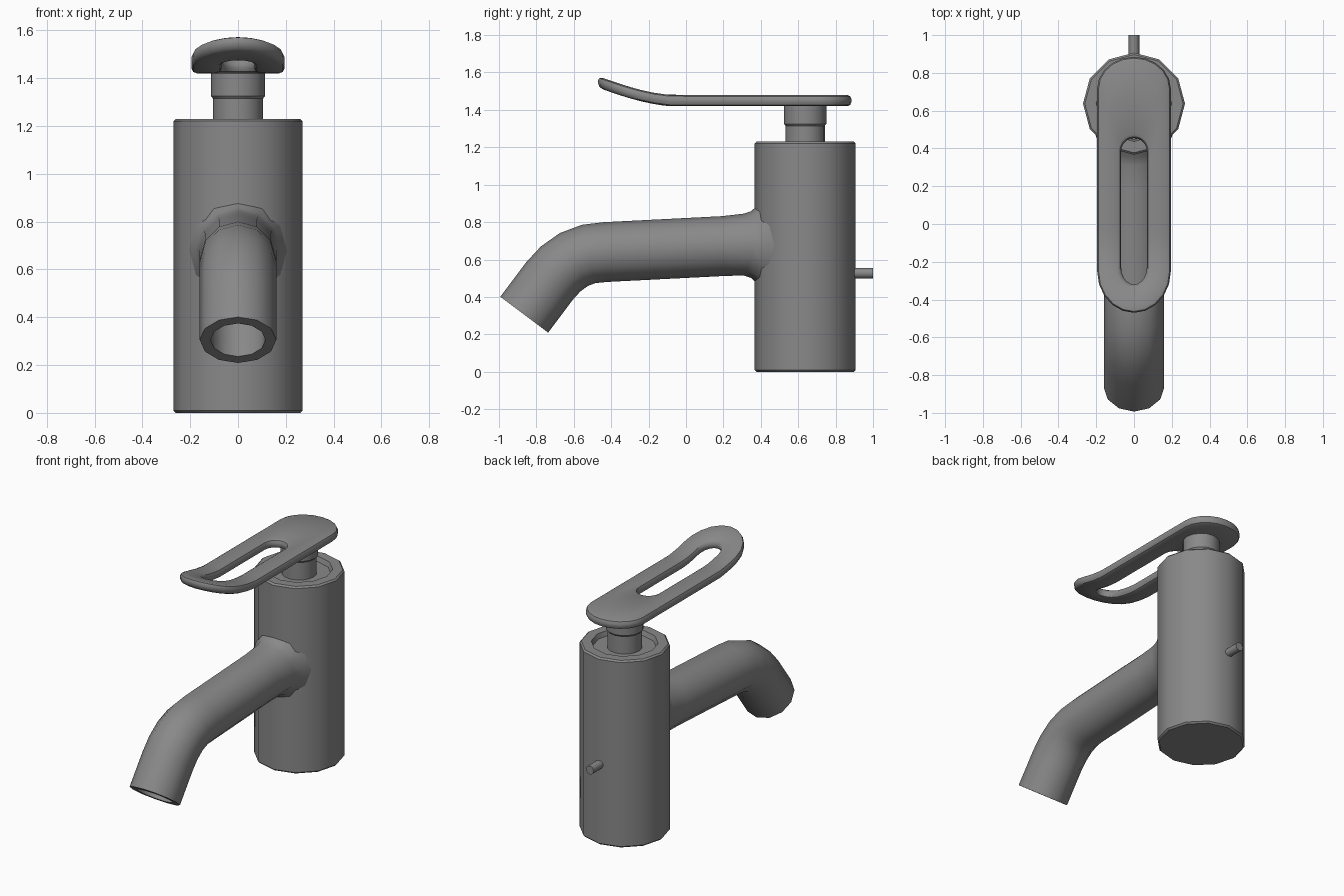
import bpy, bmesh
from math import sin, cos, pi, sqrt, radians
from mathutils import Vector

if "Cube" in bpy.data.objects:
    bpy.data.objects.remove(bpy.data.objects["Cube"])

grey = bpy.data.materials.new("satin grey")
grey.use_nodes = True
grey.diffuse_color = (0.25, 0.25, 0.25, 1)
grey.node_tree.nodes["Principled BSDF"].inputs["Base Color"].default_value = grey.diffuse_color

BODY_Y = 0.637
BODY_R = 0.27


def skin(name, rings, cap_start=False, cap_end=False, closed=False):
    """Join equal-sized rings of points into one surface."""
    bm = bmesh.new()
    loops = [[bm.verts.new(p) for p in ring] for ring in rings]
    n = len(loops[0])
    pairs = list(zip(loops, loops[1:]))
    if closed:
        pairs.append((loops[-1], loops[0]))
    for a, b in pairs:
        for i in range(n):
            j = (i + 1) % n
            bm.faces.new((a[i], a[j], b[j], b[i]))
    if cap_start:
        bm.faces.new(loops[0])
    if cap_end:
        bm.faces.new(loops[-1])
    bmesh.ops.recalc_face_normals(bm, faces=bm.faces)
    mesh = bpy.data.meshes.new(name)
    bm.to_mesh(mesh)
    bm.free()
    obj = bpy.data.objects.new(name, mesh)
    bpy.context.collection.objects.link(obj)
    mesh.materials.append(grey)
    bpy.ops.object.select_all(action='DESELECT')
    obj.select_set(True)
    bpy.context.view_layer.objects.active = obj
    bpy.ops.object.shade_smooth_by_angle(angle=radians(38))
    return obj


def lathe(name, profile, sides):
    """Turn a (radius, height) profile about the body axis."""
    rings = [[(r * cos(2 * pi * i / sides), BODY_Y + r * sin(2 * pi * i / sides), z)
              for i in range(sides)] for r, z in profile]
    return skin(name, rings, True, True)


# Body with a shallow dished top
lathe("body", [(0.26, 0), (BODY_R, 0.01), (BODY_R, 1.22), (0.26, 1.23),
               (0.2, 1.23), (0.19, 1.2)], 12)

# Stepped neck under the lever
lathe("neck", [(0.105, 1.18), (0.105, 1.315), (0.113, 1.325), (0.113, 1.43)], 16)

# Spout: flared root wrapped on the body, then a bent hollow tube
SIDES = 12
angles = [2 * pi * i / SIDES for i in range(SIDES)]
rings = []
for r, gap in [(0.215, -0.03), (0.2, -0.005), (0.178, 0.02), (0.165, 0.06)]:
    rings.append([(r * cos(a),
                   BODY_Y - sqrt(BODY_R ** 2 - (r * cos(a)) ** 2) - gap,
                   0.68 + r * sin(a)) for a in angles])

path = [(0.2, 0.672), (-0.43, 0.64), (-0.52, 0.63), (-0.6, 0.6),
        (-0.67, 0.55), (-0.73, 0.485), (-0.865, 0.305)]


def tube_ring(k, r):
    before, after = path[max(k - 1, 0)], path[min(k + 1, len(path) - 1)]
    d = Vector((0, after[0] - before[0], after[1] - before[1])).normalized()
    up = Vector((0, d.z, -d.y))
    centre = Vector((0, *path[k]))
    return [centre + Vector((r * cos(a), 0, 0)) + up * r * sin(a) for a in angles]


rings += [tube_ring(k, 0.16) for k in range(len(path))]
rings += [tube_ring(k, 0.115) for k in reversed(range(len(path)))]
skin("spout", rings, cap_end=True)


# Lever: slotted rounded plate whose front sweeps upward
def slot_loop(half, y0, y1, end0, end1, z, arc=10, side=12):
    pts = []
    for i in range(arc):
        a = pi * i / arc
        pts.append((half * cos(a), y1 - end1 + end1 * sin(a)))
    for i in range(side):
        pts.append((-half, y1 - end1 + (y0 + end0 - y1 + end1) * i / side))
    for i in range(arc):
        a = pi * i / arc
        pts.append((-half * cos(a), y0 + end0 - end0 * sin(a)))
    for i in range(side):
        pts.append((half, y0 + end0 + (y1 - end1 - y0 - end0) * i / side))
    return [(x, y, z + 0.1 * (max(0, -0.08 - y) / 0.39) ** 1.5) for x, y in pts]


def outer(inset, z):
    return slot_loop(0.195 - inset, -0.47 + inset, 0.885 - inset,
                     0.22 - inset, 0.17 - inset, z)


def inner(grow, z):
    return slot_loop(0.068 + grow, -0.32 - grow, 0.455 + grow,
                     0.09 + grow, 0.07 + grow, z)


def middle(z):
    return [tuple((Vector(a) + Vector(b)) / 2) for a, b in zip(outer(0, z), inner(0, z))]


LOW, HIGH = 1.42, 1.48
edge = [(0.022, LOW), (0.007, LOW + 0.007), (0, LOW + 0.022),
        (0, HIGH - 0.022), (0.007, HIGH - 0.007), (0.022, HIGH)]
section = [outer(o, z) for o, z in edge] + [middle(HIGH)]
section += [inner(o, z) for o, z in reversed(edge)] + [middle(LOW)]
skin("lever", section, closed=True)

# Small rear pin
skin("rear_pin", [[(0.028 * cos(a), y, 0.527 + 0.028 * sin(a)) for a in angles]
                  for y in (0.86, 1.0)], True, True)
